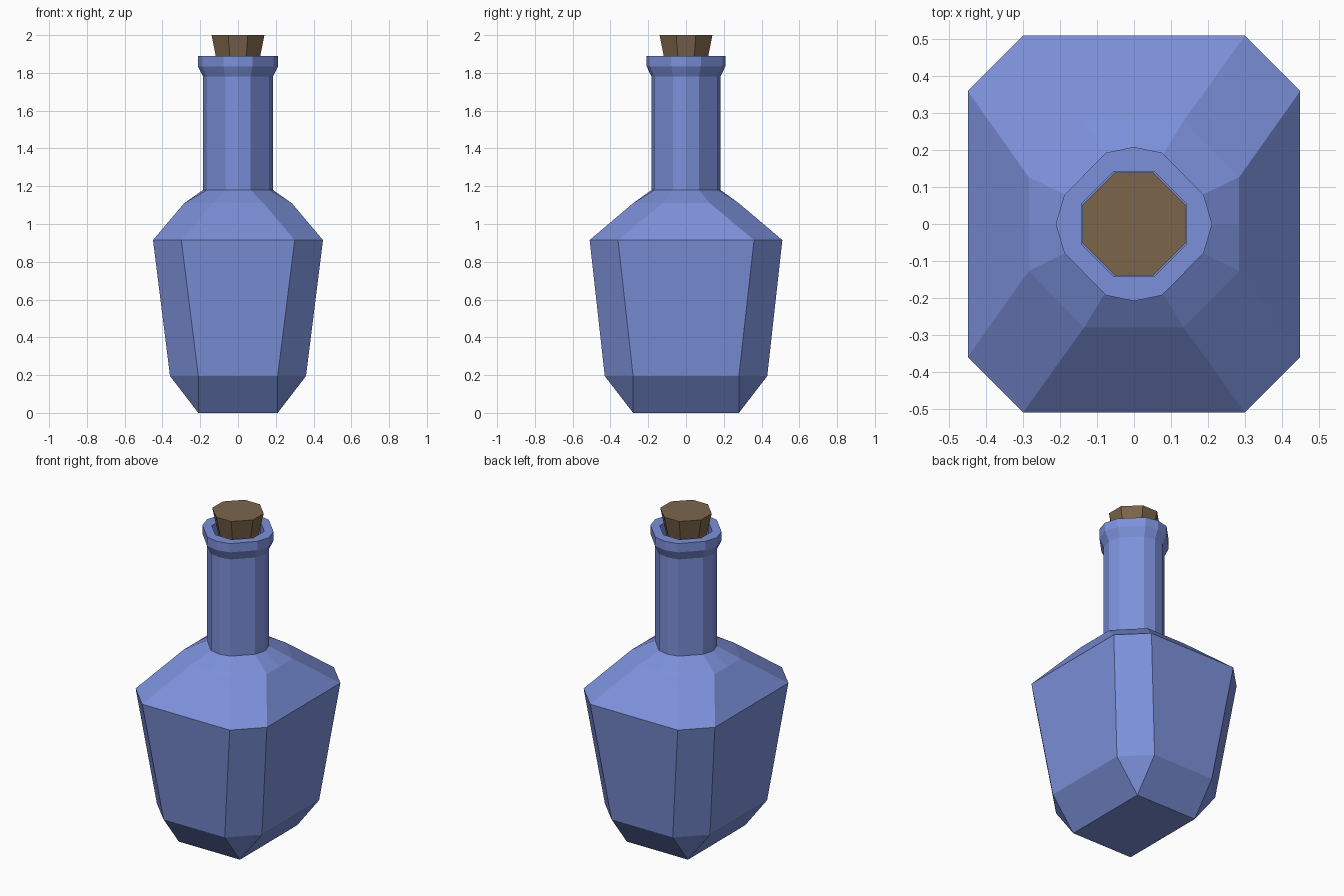
import bpy, bmesh

if "Cube" in bpy.data.objects:
    bpy.data.objects.remove(bpy.data.objects["Cube"])


def material(name, color):
    m = bpy.data.materials.new(name)
    m.diffuse_color = (*color, 1)
    m.use_nodes = True
    m.node_tree.nodes["Principled BSDF"].inputs["Base Color"].default_value = m.diffuse_color
    return m


def ring(hx, hy, fx, fy, mx=None, my=None):
    """12-point chamfered rectangle; mx/my push out the side midpoints."""
    mx, my = mx or hx, my or hy
    quarter = [(mx, 0), (hx, fy), (fx, hy)]
    half = quarter + [(0, my), (-fx, hy), (-hx, fy)]
    return half + [(-x, -y) for x, y in half]


def octagon(r, f):
    return [(r, f), (f, r), (-f, r), (-r, f), (-r, -f), (-f, -r), (f, -r), (r, -f)]


def round_ring(r):
    return ring(r * 0.89, r * 0.91, r * 0.36, r * 0.37, r, r * 0.985)


def loft(name, sections, mat):
    """Skin the stacked (z, outline) sections and cap both ends."""
    bm = bmesh.new()
    rows = [[bm.verts.new((x, y, z)) for x, y in pts] for z, pts in sections]
    n = len(rows[0])
    for a, b in zip(rows, rows[1:]):
        for i in range(n):
            j = (i + 1) % n
            bm.faces.new((a[i], a[j], b[j], b[i]))
    bm.faces.new(rows[0][::-1])
    bm.faces.new(rows[-1])
    bmesh.ops.remove_doubles(bm, verts=bm.verts, dist=0.0005)
    bmesh.ops.recalc_face_normals(bm, faces=bm.faces)
    mesh = bpy.data.meshes.new(name)
    bm.to_mesh(mesh)
    bm.free()
    mesh.materials.append(mat)
    obj = bpy.data.objects.new(name, mesh)
    bpy.context.collection.objects.link(obj)
    return obj


glass = material("blue_glass", (0.2, 0.28, 0.7))
wood = material("cork_brown", (0.2, 0.13, 0.07))

# Bottle: faceted body, shoulder, neck, flared lip and recessed mouth
hole = ring(0.142, 0.142, 0.055, 0.055)
loft("bottle", [
    (0.0, ring(0.21, 0.28, 0.21, 0.28)),
    (0.195, ring(0.36, 0.43, 0.21, 0.28)),
    (0.915, ring(0.45, 0.51, 0.30, 0.36)),
    (1.11, ring(0.285, 0.28, 0.135, 0.127)),
    (1.18, round_ring(0.185)),
    (1.78, round_ring(0.185)),
    (1.835, round_ring(0.212)),
    (1.89, round_ring(0.212)),
    (1.89, hole),
    (1.80, hole),
], glass)

# Tapered eight-sided cork
loft("cork", [(1.80, octagon(0.10, 0.036)), (2.0, octagon(0.14, 0.052))], wood)
